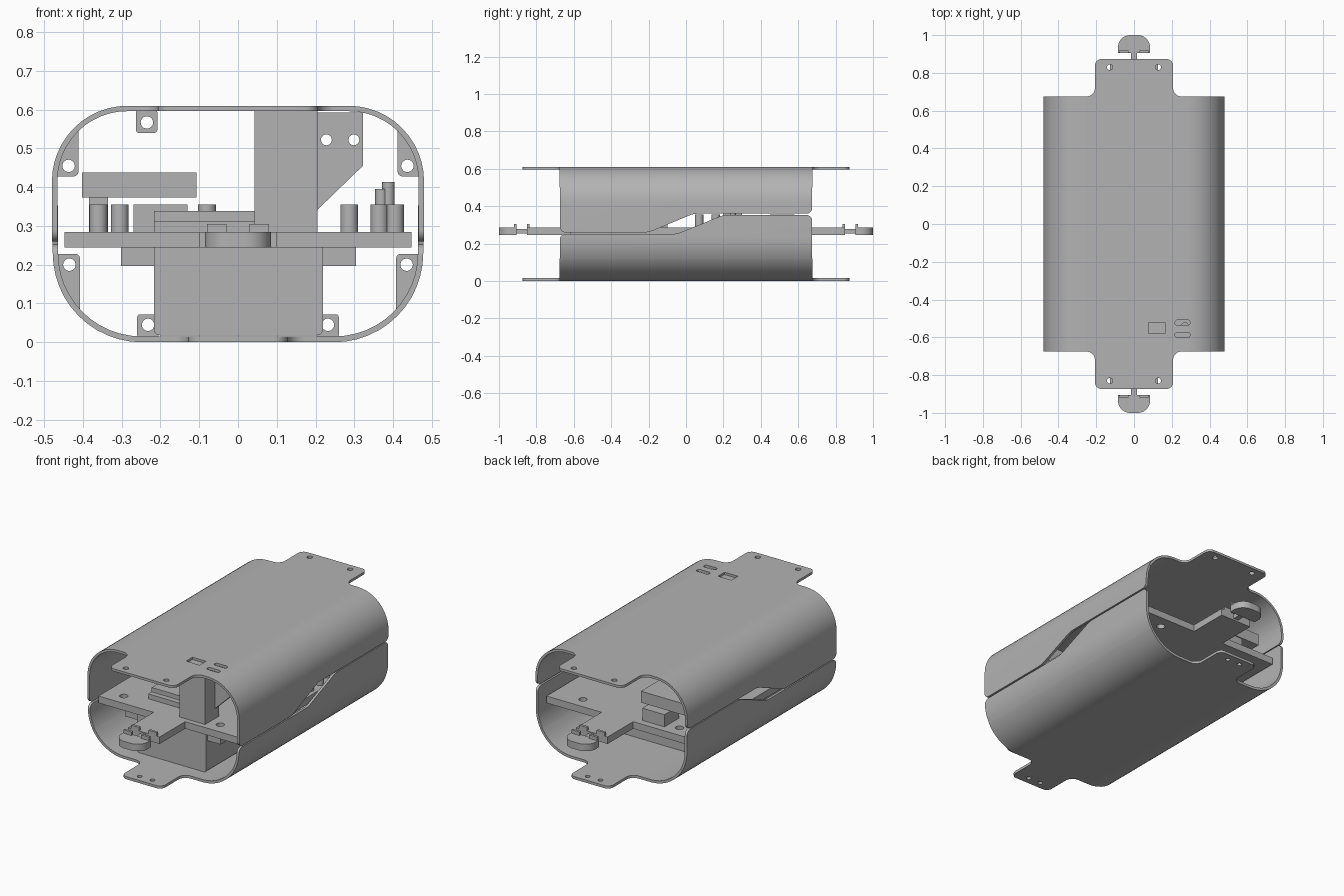
import bpy, bmesh, math
from mathutils import Vector

if "Cube" in bpy.data.objects:
    bpy.data.objects.remove(bpy.data.objects["Cube"], do_unlink=True)

grey = bpy.data.materials.new("plain grey")
grey.use_nodes = True
COLOUR = (0.45, 0.45, 0.45, 1)
grey.diffuse_color = COLOUR
grey.node_tree.nodes["Principled BSDF"].inputs["Base Color"].default_value = COLOUR


def rounded(points, steps=12):
    """Fillet each (u, v, radius) corner; a missing radius stays sharp."""
    out, n = [], len(points)
    for i, q in enumerate(points):
        p = Vector(q[:2])
        if len(q) < 3:
            out.append(p)
            continue
        a = (Vector(points[i - 1][:2]) - p).normalized()
        b = (Vector(points[(i + 1) % n][:2]) - p).normalized()
        half = a.angle(b) / 2
        centre = p + (a + b).normalized() * q[2] / math.sin(half)
        reach = q[2] / math.tan(half)
        start, end = p + a * reach - centre, p + b * reach - centre
        total = start.angle(end)
        for k in range(steps + 1):
            f = k / steps
            out.append(centre + (start * math.sin((1 - f) * total)
                                 + end * math.sin(f * total)) / math.sin(total))
    return out


PLACE = {"X": lambda u, v, w: (w, u, v), "Y": lambda u, v, w: (u, w, v),
         "Z": lambda u, v, w: (u, v, w)}


def prism(name, points, axis, lo, hi):
    """Extrude a filleted outline along an axis."""
    bm = bmesh.new()
    face = bm.faces.new([bm.verts.new(PLACE[axis](p.x, p.y, lo)) for p in rounded(points)])
    move = Vector(PLACE[axis](0, 0, hi - lo))
    new = bmesh.ops.extrude_face_region(bm, geom=[face])["geom"]
    bmesh.ops.translate(bm, vec=move, verts=[g for g in new if isinstance(g, bmesh.types.BMVert)])
    bmesh.ops.recalc_face_normals(bm, faces=bm.faces)
    mesh = bpy.data.meshes.new(name)
    bm.to_mesh(mesh)
    bm.free()
    mesh.materials.append(grey)
    obj = bpy.data.objects.new(name, mesh)
    bpy.context.collection.objects.link(obj)
    return obj


def rect(u0, u1, v0, v1, *r):
    return [(u0, v0, *r), (u1, v0, *r), (u1, v1, *r), (u0, v1, *r)]


def box(name, x0, x1, y0, y1, z0, z1, *r):
    return prism(name, rect(x0, x1, y0, y1, *r), "Z", z0, z1)


def disc(name, u, v, r, axis, lo, hi):
    ring = [(u + r * math.cos(k * math.tau / 24), v + r * math.sin(k * math.tau / 24))
            for k in range(24)]
    return prism(name, ring, axis, lo, hi)


def cut(obj, tool, operation="DIFFERENCE"):
    mod = obj.modifiers.new("cut", "BOOLEAN")
    mod.object, mod.operation, mod.solver = tool, operation, "EXACT"
    bpy.context.view_layer.objects.active = obj
    bpy.ops.object.modifier_apply(modifier=mod.name)
    bpy.data.objects.remove(tool, do_unlink=True)


def shell(name, outer, inner, side, tab):
    """Open channel trimmed by a side outline and a plan with end tabs."""
    obj = prism(name, outer + inner[::-1], "Y", -0.9, 0.9)
    cut(obj, prism("side_trim", side, "X", -0.6, 0.6), "INTERSECT")
    corner = [(0.6, 0.675), (tab, 0.675, 0.045), (tab, 0.873, 0.035)]
    plan = corner + [(-x, y, *r) for x, y, *r in corner[::-1]]
    plan += [(-x, -y, *r) for x, y, *r in corner]
    plan += [(x, -y, *r) for x, y, *r in corner[::-1]]
    cut(obj, prism("plan_trim", plan, "Z", -0.1, 0.7), "INTERSECT")
    return obj


# Upper shell with window, slots and tab holes
upper = shell(
    "upper_shell",
    [(-0.48, 0.2), (-0.48, 0.61, 0.195), (0.48, 0.61, 0.195), (0.48, 0.2)],
    [(-0.466, 0.2), (-0.466, 0.596, 0.18), (0.466, 0.596, 0.18), (0.466, 0.2)],
    [(-0.674, 0.26, 0.03), (-0.2, 0.26, 0.12), (0.04, 0.36, 0.12), (0.674, 0.36, 0.03),
     (0.674, 0.5), (1, 0.5), (1, 0.7), (-1, 0.7), (-1, 0.5), (-0.674, 0.5)], 0.207)
cut(upper, box("window_cut", 0.078, 0.163, -0.58, -0.522, 0.5, 0.7))
for y in (-0.522, -0.587):
    cut(upper, box("slot_cut", 0.217, 0.297, y - 0.013, y + 0.013, 0.5, 0.7, 0.0125))

# Lower shell
lower = shell(
    "lower_shell",
    [(-0.478, 0.42), (-0.478, 0, 0.23), (0.478, 0, 0.23), (0.478, 0.42)],
    [(-0.464, 0.42), (-0.464, 0.015, 0.215), (0.464, 0.015, 0.215), (0.464, 0.42)],
    [(-0.674, 0.252, 0.03), (-0.05, 0.252, 0.12), (0.2, 0.353, 0.12), (0.674, 0.353, 0.03),
     (0.674, 0.12), (1, 0.12), (1, -0.1), (-1, -0.1), (-1, 0.12), (-0.674, 0.12)], 0.128)
for end in (-1, 1):
    for side in (-1, 1):
        cut(upper, disc("hole_cut", side * 0.128, end * 0.83, 0.015, "Z", 0.5, 0.7))
        cut(lower, disc("hole_cut", side * 0.04, end * 0.83, 0.013, "Z", -0.1, 0.1))

# Screw bosses inside both shells
for side, label in ((-1, "right"), (1, "left")):
    bosses = (
        ("upper_boss", [(0.412, 0.55), (0.412, 0.428, 0.012), (0.468, 0.428), (0.468, 0.46),
                        (0.448, 0.51)], 0.437, 0.455),
        ("lower_boss", [(0.408, 0.085), (0.408, 0.228, 0.012), (0.468, 0.228), (0.466, 0.19),
                        (0.445, 0.13)], 0.435, 0.2),
        ("floor_boss", rect(0.205, 0.26, 0.01, 0.072, 0.008), 0.232, 0.045))
    for name, outline, u, v in bosses:
        boss = prism(f"{label}_{name}", [(side * p[0], *p[1:]) for p in outline], "Y", -0.06, 0.06)
        cut(boss, disc("boss_cut", side * u, v, 0.016, "Y", -0.2, 0.2))
roof_boss = prism("roof_boss", rect(-0.263, -0.208, 0.54, 0.6, 0.008), "Y", -0.06, 0.06)
cut(roof_boss, disc("boss_cut", -0.235, 0.567, 0.016, "Y", -0.2, 0.2))

# Chassis plate with an arm at each end
half = [(0.448, -0.62), (0.448, 0.62), (0.1, 0.62), (0.1, 0.85)]
chassis = prism("chassis_plate", [(0.1, -0.85), (0.1, -0.62)] + half
                + [(-0.1, 0.85), (-0.1, 0.62), (-0.448, 0.62), (-0.448, -0.62),
                   (-0.1, -0.62), (-0.1, -0.85)], "Z", 0.245, 0.285)
for end in (-1, 1):
    for x in (-0.34, 0.27):
        cut(chassis, disc("plate_cut", x, end * 0.545, 0.022, "Z", 0.2, 0.32))

# Rounded bumpers, necks and upright stops
for end, label in ((-1, "front"), (1, "back")):
    prism(f"{label}_bumper", [(-0.085, end * 0.905), (-0.085, end, 0.065),
                              (0.085, end, 0.065), (0.085, end * 0.905)], "Z", 0.245, 0.285)
    a, b = sorted((end * 0.84, end * 0.92))
    box(f"{label}_neck", -0.015, 0.015, a, b, 0.255, 0.278)
    for y in (0.843, 0.912):
        for x in (-0.055, 0.055):
            box(f"{label}_stop", x - 0.025, x + 0.025, end * y - 0.007, end * y + 0.007,
                0.28, 0.305)

# Battery compartment under the chassis
prism("battery_box", [(-0.217, 0.246), (-0.217, 0.018, 0.015), (0.219, 0.018, 0.015),
                      (0.219, 0.246)], "Y", -0.6, 0.3)
box("battery_flange", -0.302, 0.304, -0.59, 0.34, 0.197, 0.246)

# Tall module and its hanging bracket
box("tall_module", 0.042, 0.205, -0.59, -0.465, 0.284, 0.597)
bracket = prism("bracket", [(0.2, 0.337), (0.322, 0.455), (0.322, 0.592), (0.2, 0.592)],
                "Y", -0.5, -0.47)
for x in (0.228, 0.299):
    cut(bracket, disc("bracket_cut", x, 0.522, 0.014, "Y", -0.6, -0.4))

# Circuit boards and components
box("main_board", -0.217, 0.042, -0.5, -0.1, 0.284, 0.313)
box("main_board_cover", -0.217, 0.042, -0.47, -0.12, 0.313, 0.338)
box("raised_board", -0.403, -0.107, 0.1, 0.56, 0.373, 0.438)
box("rear_connector", -0.27, -0.13, 0.45, 0.58, 0.284, 0.355)
box("board_riser", -0.385, -0.335, 0.2, 0.3, 0.284, 0.374)
for y in (0.07, 0.16):
    for x in (-0.36, -0.305, -0.08, 0.287, 0.365, 0.405):
        disc("standoff", x, y, 0.023, "Z", 0.284, 0.355)
disc("tall_post", 0.388, 0.25, 0.016, "Z", 0.284, 0.413)
disc("short_post", 0.37, 0.25, 0.016, "Z", 0.284, 0.395)

# Smooth the curves, keep the edges sharp
bpy.ops.object.select_all(action="DESELECT")
for obj in bpy.context.collection.objects:
    if obj.type == "MESH" and grey.name in obj.data.materials:
        obj.select_set(True)
        bpy.context.view_layer.objects.active = obj
bpy.ops.object.shade_smooth_by_angle(angle=math.radians(30))
